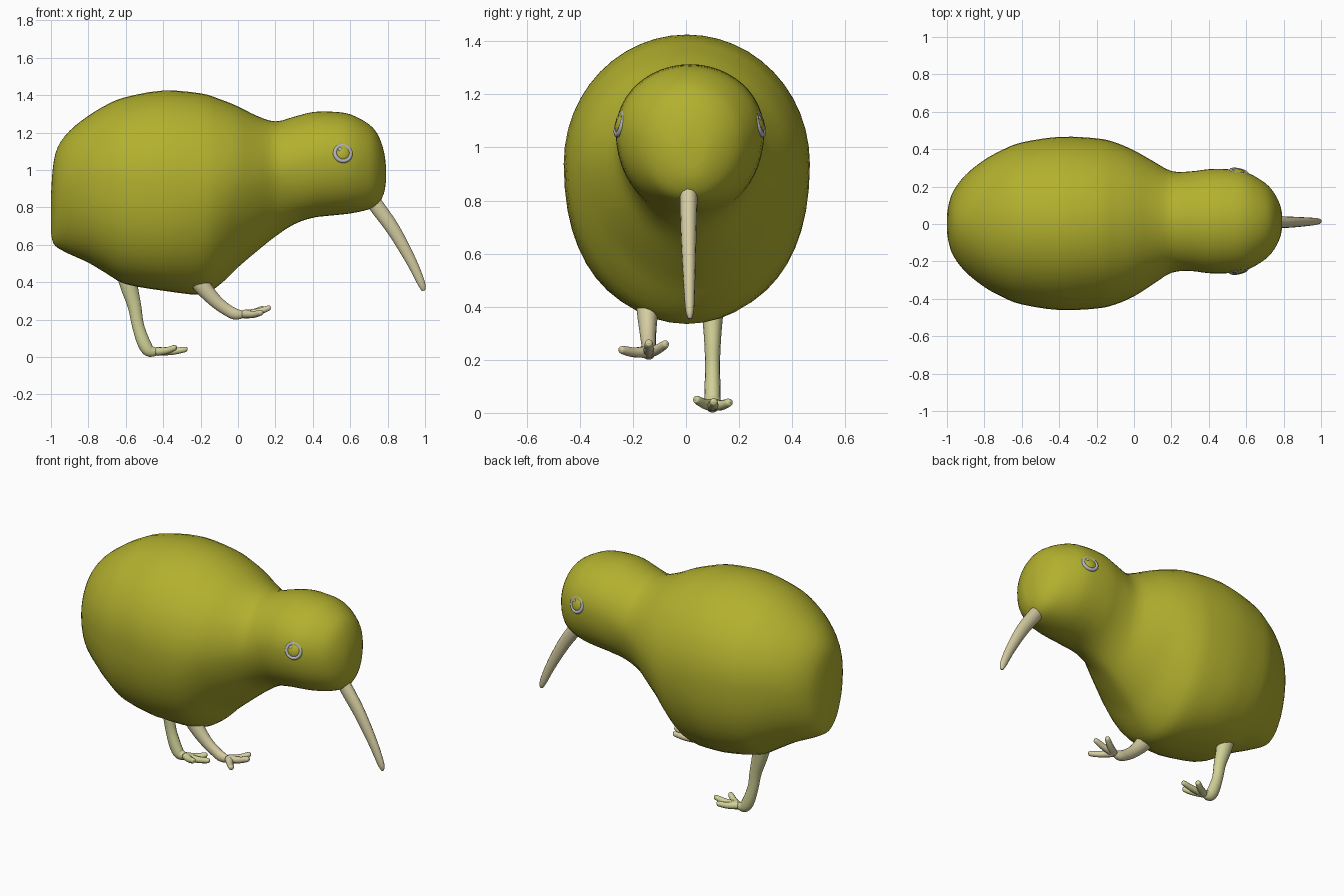
import bpy, bmesh, math
from mathutils import Vector, Matrix

if "Cube" in bpy.data.objects:
    bpy.data.objects.remove(bpy.data.objects["Cube"])


def material(name, rgb):
    m = bpy.data.materials.new(name)
    m.diffuse_color = (*rgb, 1)
    m.use_nodes = True
    m.node_tree.nodes["Principled BSDF"].inputs["Base Color"].default_value = m.diffuse_color
    return m


OLIVE = material("olive feathers", (0.45, 0.44, 0.028))
GREY = material("eye grey", (0.47, 0.47, 0.53))
SAND = material("beak sand", (0.67, 0.61, 0.36))
PALE = material("pale yellow green", (0.64, 0.64, 0.31))


def smooth_path(rows, steps):
    """Catmull-Rom through rows of numbers."""
    rows = [Vector(r) for r in rows]
    out = []
    for i in range(len(rows) - 1):
        p0, p1, p2 = rows[max(i - 1, 0)], rows[i], rows[i + 1]
        p3 = rows[min(i + 2, len(rows) - 1)]
        for k in range(steps):
            t = k / steps
            out.append(0.5 * (2 * p1 + (p2 - p0) * t + (2 * p0 - 5 * p1 + 4 * p2 - p3) * t * t
                              + (3 * p1 - p0 - 3 * p2 + p3) * t ** 3))
    return out + [rows[-1]]


def loft(bm, rings):
    """Skin rings of points and close both ends with a fan."""
    loops = [[bm.verts.new(p) for p in ring] for ring in rings]
    n = len(loops[0])
    for a, b in zip(loops, loops[1:]):
        for i in range(n):
            j = (i + 1) % n
            bm.faces.new((a[i], a[j], b[j], b[i]))
    for loop in (loops[0], loops[-1]):
        pole = bm.verts.new(sum((v.co for v in loop), Vector()) / n)
        for i in range(n):
            bm.faces.new((loop[i], loop[(i + 1) % n], pole))


def tube(bm, points, flat=1.0, sides=14, steps=5):
    """Round tube; each point is x, y, z, radius; flat scales the sideways radius."""
    path = smooth_path(points, steps)
    rings = []
    for i, p in enumerate(path):
        t = (path[min(i + 1, len(path) - 1)].xyz - path[max(i - 1, 0)].xyz).normalized()
        u = Vector((0, 1, 0))
        u = (u - u.dot(t) * t).normalized()
        v = t.cross(u)
        angles = [2 * math.pi * k / sides for k in range(sides)]
        rings.append([p.xyz + p.w * (flat * math.cos(a) * u + math.sin(a) * v) for a in angles])
    loft(bm, rings)


def finish(bm, name, mat):
    bmesh.ops.recalc_face_normals(bm, faces=bm.faces)
    for f in bm.faces:
        f.smooth = True
    me = bpy.data.meshes.new(name)
    bm.to_mesh(me)
    bm.free()
    me.materials.append(mat)
    ob = bpy.data.objects.new(name, me)
    bpy.context.collection.objects.link(ob)
    return ob


def ramp(x, x0, x1):
    return min(max((x - x0) / (x1 - x0), 0), 1)


# Body and head: x, top z, bottom z, half width
SECTIONS = [
    (-1.0, 0.86, 0.67, 0.045), (-0.99, 1.01, 0.615, 0.105), (-0.965, 1.12, 0.585, 0.175),
    (-0.9, 1.21, 0.55, 0.26), (-0.8, 1.29, 0.505, 0.34), (-0.7, 1.35, 0.445, 0.395),
    (-0.6, 1.39, 0.39, 0.433), (-0.4, 1.425, 0.355, 0.463), (-0.2, 1.41, 0.335, 0.455),
    (-0.1, 1.38, 0.385, 0.433), (0.0, 1.34, 0.48, 0.39), (0.1, 1.29, 0.565, 0.33),
    (0.2, 1.26, 0.645, 0.272), (0.3, 1.285, 0.71, 0.266), (0.4, 1.31, 0.745, 0.278),
    (0.5, 1.312, 0.757, 0.278), (0.6, 1.298, 0.768, 0.262), (0.7, 1.245, 0.79, 0.205),
    (0.75, 1.185, 0.82, 0.15), (0.78, 1.10, 0.875, 0.09), (0.79, 1.03, 0.93, 0.05),
]
rings = []
for x, top, bot, w in smooth_path(SECTIONS, 3):
    mid = bot + 0.55 * (top - bot)
    cy = 0.003 + 0.012 * ramp(x, 0, 0.3)
    # fuller belly, narrowing to a keeled breast and a rounded rump
    belly = 0.87 + 0.28 * ramp(x, -0.4, 0.0) * (1 - 0.7 * ramp(x, 0.2, 0.4)) + 0.13 * ramp(x, -0.75, -0.95)
    ring = []
    for k in range(48):
        c, s = math.cos(math.tau * k / 48), math.sin(math.tau * k / 48)
        e = 1.0 if s > 0 else belly
        ring.append(Vector((x, cy + w * math.copysign(abs(c) ** e, c),
                            mid + math.copysign(abs(s) ** e, s) * (top - mid if s > 0 else mid - bot))))
    rings.append(ring)
bm = bmesh.new()
loft(bm, rings)
finish(bm, "body", OLIVE)

# Beak
bm = bmesh.new()
tube(bm, [(0.68, 0.01, 0.89, 0.04), (0.75, 0.01, 0.795, 0.041), (0.835, 0.01, 0.675, 0.037),
          (0.925, 0.012, 0.515, 0.029), (0.98, 0.014, 0.395, 0.021), (0.992, 0.015, 0.355, 0.009)], 0.8)
finish(bm, "beak", SAND)


# Legs: a bent shank plus toes fanning out from the ankle
def leg(name, mat, shank, toes):
    bm = bmesh.new()
    tube(bm, shank, 0.85)
    root = Vector(shank[-1][:3])
    for tip in toes:
        tip = Vector(tip)
        mid = root.lerp(tip, 0.5) - Vector((0, 0, 0.006))
        near = root.lerp(tip, 0.92)
        tube(bm, [(*root, 0.024), (*mid, 0.019), (*near, 0.015), (*tip, 0.005)], sides=10)
    return finish(bm, name, mat)


leg("standing_leg", PALE,
    [(-0.60, 0.10, 0.47, 0.06), (-0.58, 0.10, 0.37, 0.047), (-0.553, 0.10, 0.27, 0.037),
     (-0.535, 0.10, 0.17, 0.033), (-0.505, 0.10, 0.08, 0.036), (-0.475, 0.10, 0.034, 0.033),
     (-0.43, 0.10, 0.03, 0.02)],
    [(-0.27, 0.105, 0.042), (-0.33, 0.035, 0.052), (-0.33, 0.168, 0.04)])
leg("raised_leg", SAND,
    [(-0.24, -0.145, 0.45, 0.055), (-0.18, -0.145, 0.365, 0.045), (-0.115, -0.143, 0.295, 0.036),
     (-0.055, -0.14, 0.25, 0.032), (-0.01, -0.14, 0.229, 0.03), (0.035, -0.14, 0.23, 0.018)],
    [(0.175, -0.14, 0.265), (0.13, -0.25, 0.238), (0.14, -0.072, 0.262)])


# Eyes: grey ring, olive dome and a small highlight
def eye(name, centre, normal):
    frame = Matrix.Translation(centre) @ Vector(normal).to_track_quat('Z', 'Y').to_matrix().to_4x4()
    bpy.ops.mesh.primitive_torus_add(major_radius=0.043, minor_radius=0.011,
                                     major_segments=32, minor_segments=10)
    ring = bpy.context.object
    ring.name = name + "_ring"
    ring.data.materials.append(GREY)
    ring.data.shade_smooth()
    ring.matrix_world = frame
    for part, mat, at, size in (("dome", OLIVE, (0, 0, 0), (0.039, 0.039, 0.016)),
                                ("highlight", GREY, (-0.016, 0.018, 0.011), (0.01, 0.01, 0.005))):
        bm = bmesh.new()
        bmesh.ops.create_uvsphere(bm, u_segments=20, v_segments=12, radius=1)
        bm.transform(Matrix.Translation(at) @ Matrix.Diagonal((*size, 1)))
        finish(bm, name + "_" + part, mat).matrix_world = frame


eye("near_eye", (0.56, -0.247, 1.09), (0.22, -1, 0.28))
eye("far_eye", (0.56, 0.276, 1.09), (0.22, 1, 0.28))
